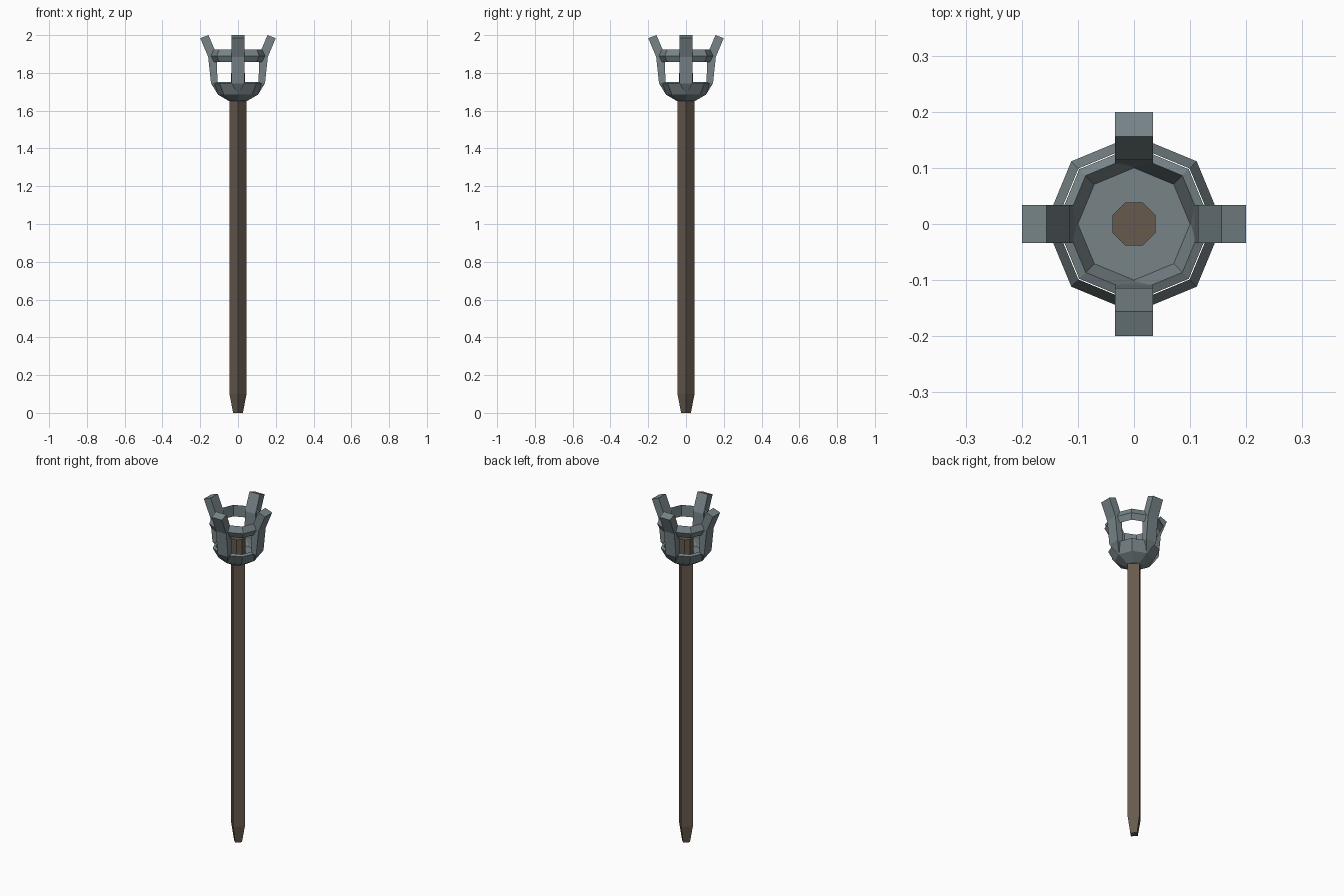
import bpy, bmesh, math
from mathutils import Matrix, Vector

cube = bpy.data.objects.get("Cube")
if cube:
    bpy.data.objects.remove(cube, do_unlink=True)


def material(name, rgb):
    m = bpy.data.materials.new(name)
    m.use_nodes = True
    m.diffuse_color = (*rgb, 1)
    m.node_tree.nodes["Principled BSDF"].inputs["Base Color"].default_value = (*rgb, 1)
    return m


wood = material("dark_wood", (0.135, 0.102, 0.075))
iron = material("grey_iron", (0.185, 0.23, 0.245))


def finish(name, bm, mat):
    bmesh.ops.remove_doubles(bm, verts=bm.verts[:], dist=0.0001)
    bmesh.ops.recalc_face_normals(bm, faces=bm.faces[:])
    mesh = bpy.data.meshes.new(name)
    bm.to_mesh(mesh)
    bm.free()
    mesh.materials.append(mat)
    ob = bpy.data.objects.new(name, mesh)
    bpy.context.collection.objects.link(ob)
    return ob


def loft(bm, loops, caps=True, closed=False):
    """Bridge equal loops of points, in order."""
    rings = [[bm.verts.new(p) for p in loop] for loop in loops]
    n = len(rings[0])
    pairs = list(zip(rings, rings[1:]))
    if closed:
        pairs.append((rings[-1], rings[0]))
    for a, b in pairs:
        for i in range(n):
            j = (i + 1) % n
            bm.faces.new((a[i], a[j], b[j], b[i]))
    if caps and not closed:
        bm.faces.new(rings[0])
        bm.faces.new(rings[-1])


def turned(name, profile, sides, mat, phase=0.0, closed=False):
    """Low-poly solid of revolution from (radius, z) points."""
    bm = bmesh.new()
    angles = [phase + math.tau * i / sides for i in range(sides)]
    loft(bm, [[(r * math.cos(a), r * math.sin(a), z) for a in angles]
              for r, z in profile], closed=closed)
    return finish(name, bm, mat)


# Wooden shaft with a blunt tapered foot, and the core inside the cup
turned("shaft", [(0.026, 0), (0.045, 0.1), (0.045, 1.69)], 4, wood)
turned("core", [(0.041, 1.66), (0.041, 1.8)], 8, wood, math.pi / 8)

# Iron cup with a flat floor
turned("cup", [(0.046, 1.65), (0.106, 1.685), (0.138, 1.745),
               (0.122, 1.752), (0.1, 1.705)], 8, iron)

# Iron band with a ridged outside
turned("band", [(0.14, 1.925), (0.158, 1.89), (0.14, 1.857)], 8, iron, closed=True)

# Four prongs: (outer radius, outer z, inner radius, inner z, half width)
sections = [(0.107, 1.687, 0.1, 1.7, 0.003),
            (0.143, 1.745, 0.108, 1.745, 0.034),
            (0.158, 1.885, 0.114, 1.9, 0.034),
            (0.2, 1.984, 0.156, 2.0, 0.034)]
for i, side in enumerate(("left", "back", "right", "front")):
    turn = Matrix.Rotation(i * math.pi / 2, 3, "Z")
    bm = bmesh.new()
    loft(bm, [[turn @ Vector(p) for p in ((ro, -w, zo), (ro, w, zo), (ri, w, zi), (ri, -w, zi))]
              for ro, zo, ri, zi, w in sections])
    finish(side + "_prong", bm, iron)
